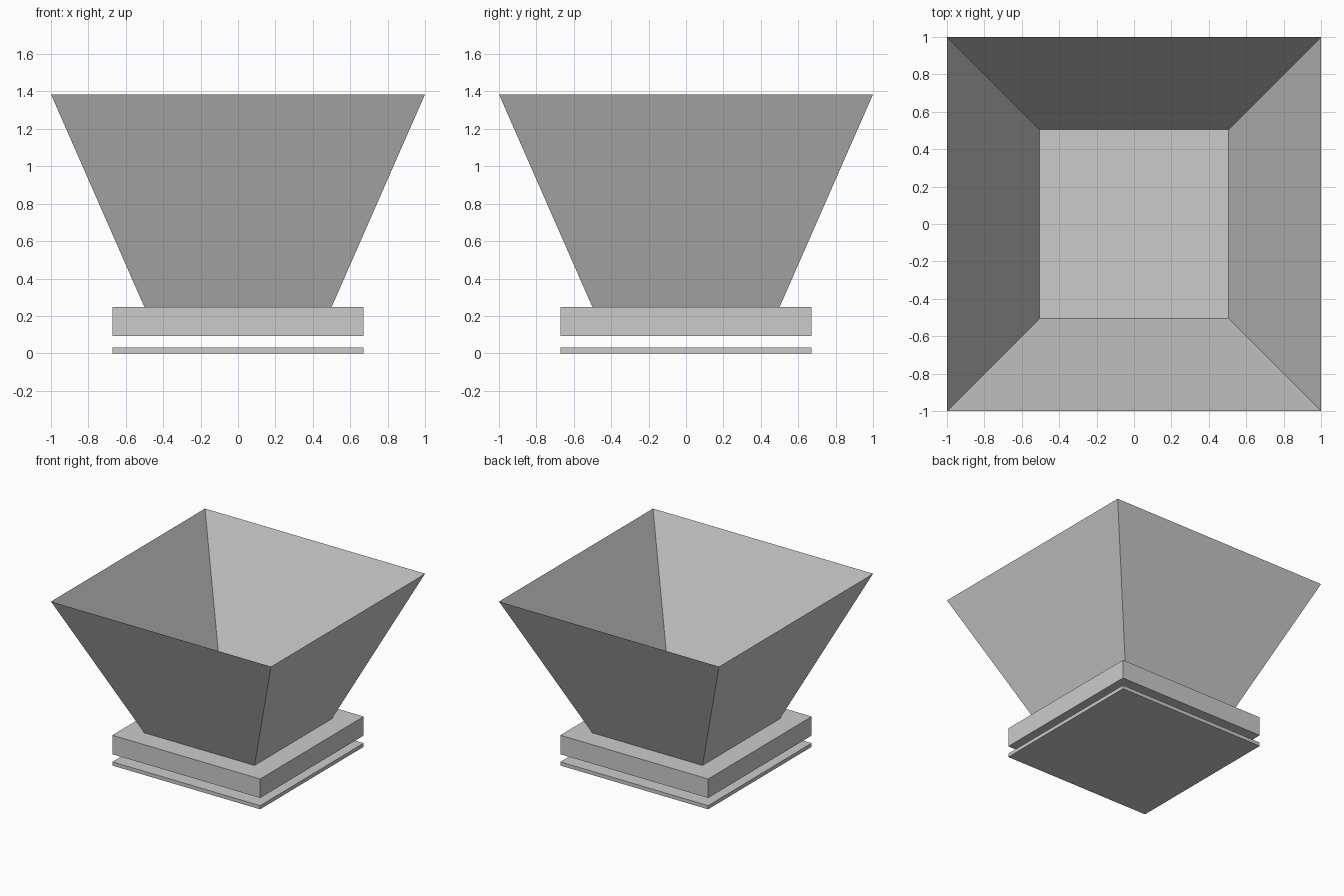
import bpy, bmesh

if "Cube" in bpy.data.objects:
    bpy.data.objects.remove(bpy.data.objects["Cube"])


def square_loft(name, sections, cap_start=True, cap_end=True):
    """Loft square sections given as (half width, z)."""
    bm = bmesh.new()
    rings = [[bm.verts.new((sx * h, sy * h, z))
              for sx, sy in ((-1, -1), (1, -1), (1, 1), (-1, 1))]
             for h, z in sections]
    for a, b in zip(rings, rings[1:]):
        for i in range(4):
            j = (i + 1) % 4
            bm.faces.new((a[i], a[j], b[j], b[i]))
    if cap_start:
        bm.faces.new(rings[0][::-1])
    if cap_end:
        bm.faces.new(rings[-1])
    mesh = bpy.data.meshes.new(name)
    bm.to_mesh(mesh)
    bm.free()
    obj = bpy.data.objects.new(name, mesh)
    bpy.context.collection.objects.link(obj)
    return obj


# Thin foot plate and the thicker block floating above it
square_loft("foot_plate", [(0.672, 0.0), (0.672, 0.03)])
square_loft("base_block", [(0.672, 0.093), (0.672, 0.249)])

# Open flared bowl: thin sheet walls, floor set just above the block
square_loft("flared_walls", [(0.501, 0.249), (0.506, 0.26), (1.0, 1.385)],
            cap_start=False, cap_end=False)
square_loft("bowl_floor", [(0.506, 0.26)], cap_start=False)
